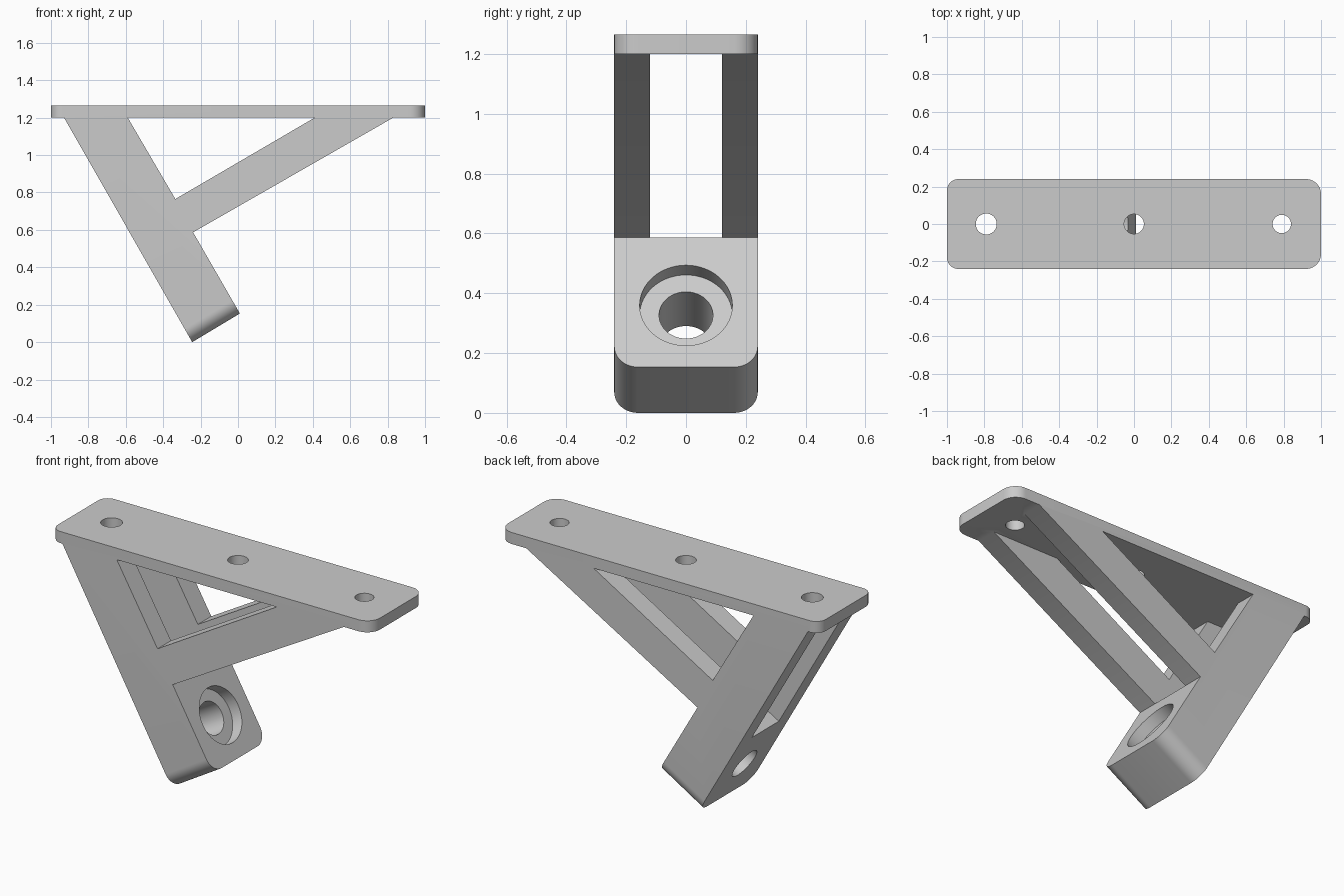
import bpy, bmesh, math
from mathutils import Vector

cube = bpy.data.objects.get("Cube")
if cube:
    bpy.data.objects.remove(cube, do_unlink=True)

HALF = 0.24                    # half depth of the whole bracket
TOP, UNDER = 1.265, 1.2        # plate top and underside
LEG = Vector((-0.497, 0, 0.868))     # direction up the leg
ACROSS = Vector((0.868, 0, 0.497))   # direction across the leg

grey = bpy.data.materials.new("light grey")
grey.use_nodes = True
grey.diffuse_color = (0.6, 0.6, 0.6, 1)
grey.node_tree.nodes["Principled BSDF"].inputs["Base Color"].default_value = (0.6, 0.6, 0.6, 1)


def make_object(name, bm):
    bmesh.ops.recalc_face_normals(bm, faces=bm.faces)
    mesh = bpy.data.meshes.new(name)
    bm.to_mesh(mesh)
    bm.free()
    mesh.materials.append(grey)
    ob = bpy.data.objects.new(name, mesh)
    bpy.context.collection.objects.link(ob)
    return ob


def side_profile(points, half):
    """Extrude an x-z outline symmetrically along y."""
    bm = bmesh.new()
    face = bm.faces.new([bm.verts.new((x, -half, z)) for x, z in points])
    new = bmesh.ops.extrude_face_region(bm, geom=[face])["geom"]
    bmesh.ops.translate(bm, vec=(0, 2 * half, 0),
                        verts=[g for g in new if isinstance(g, bmesh.types.BMVert)])
    return bm


def round_edges(bm, radius, rule):
    edges = [e for e in bm.edges if rule(*[v.co for v in e.verts])]
    bmesh.ops.bevel(bm, geom=edges, offset=radius, segments=10, profile=0.5, affect='EDGES')


def cylinder(name, centre, axis, radius, length):
    bm = bmesh.new()
    bmesh.ops.create_cone(bm, cap_ends=True, segments=64, radius1=radius, radius2=radius, depth=length)
    turn = Vector(axis).to_track_quat('Z', 'Y').to_matrix().to_4x4()
    bm.transform(turn)
    bmesh.ops.translate(bm, vec=centre, verts=bm.verts)
    return make_object(name, bm)


def combine(target, tool, operation):
    """Apply a boolean and discard the tool."""
    mod = target.modifiers.new("boolean", 'BOOLEAN')
    mod.operation, mod.solver, mod.object = operation, 'EXACT', tool
    bpy.ops.object.select_all(action='DESELECT')
    bpy.context.view_layer.objects.active = target
    target.select_set(True)
    bpy.ops.object.modifier_apply(modifier=mod.name)
    bpy.data.objects.remove(tool, do_unlink=True)


# Leg and diagonal brace as one silhouette, with a rounded foot
bm = side_profile([(-0.93, UNDER), (-0.245, 0), (0.01, 0.153), (-0.24, 0.587), (0.83, UNDER)], HALF)
round_edges(bm, 0.08, lambda a, b: a.z < 0.2 and b.z < 0.2 and abs(a.y - b.y) < 0.01)
bracket = make_object("bracket", bm)

# Triangular window, cut past the top edge so it stays open up to the plate
window = [(-0.648, 1.3), (-0.335, 0.765), (0.581, 1.3)]
combine(bracket, make_object("window_cutter", side_profile(window, 0.5)), 'DIFFERENCE')

# Central slot that splits the leg and the brace into pairs
corner = Vector((-0.24, 0, 0.587))
low, high = corner - ACROSS, corner + ACROSS * 2
slot = [(p.x, p.z) for p in (low, high, high + LEG * 2, low + LEG * 2)]
combine(bracket, make_object("slot_cutter", side_profile(slot, 0.12)), 'DIFFERENCE')

# Bolt hole and counterbore across the foot
seat = Vector((-0.108, 0, 0.36))
combine(bracket, cylinder("bolt_cutter", seat, ACROSS, 0.09, 1.0), 'DIFFERENCE')
combine(bracket, cylinder("counterbore_cutter", seat + ACROSS * 0.033, ACROSS, 0.155, 0.2), 'DIFFERENCE')

# Mounting plate with rounded corners and three screw holes
bm = side_profile([(-1, UNDER), (1, UNDER), (1, TOP), (-1, TOP)], HALF)
for side, radius in ((-1, 0.06), (1, 0.08)):
    round_edges(bm, radius, lambda a, b: a.x * side > 0.99 and b.x * side > 0.99 and abs(a.z - b.z) > 0.01)
plate = make_object("mounting_plate", bm)
for x, radius in ((-0.79, 0.056), (0, 0.053), (0.79, 0.049)):
    combine(plate, cylinder("screw_cutter", (x, 0, 1.23), (0, 0, 1), radius, 0.3), 'DIFFERENCE')

# Fuse into a single bracket
combine(bracket, plate, 'UNION')
bpy.ops.object.shade_smooth_by_angle(angle=math.radians(30))
